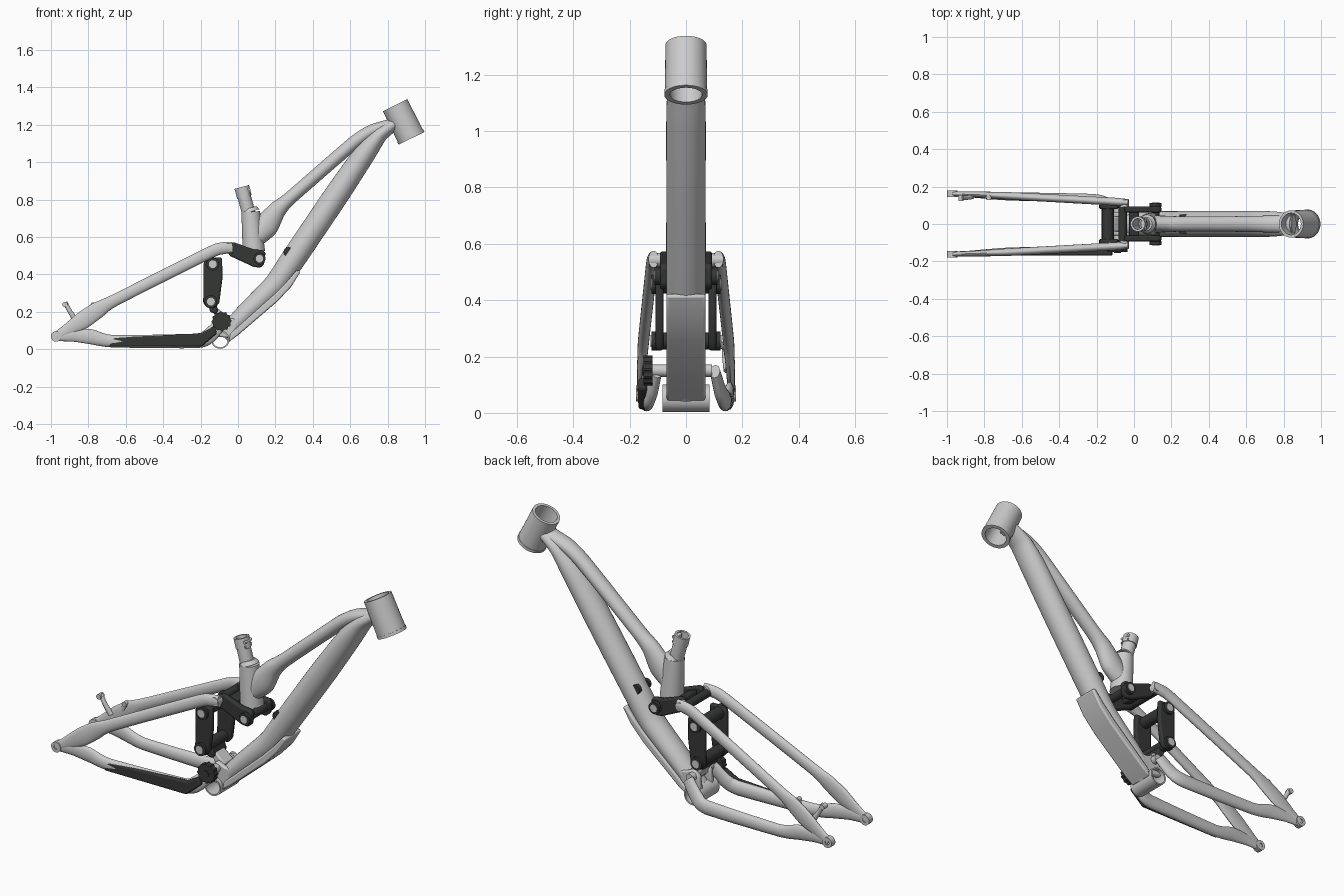
import bpy, bmesh, math
from mathutils import Vector

dark = bpy.data.materials.new("dark_metal")
dark.diffuse_color = (0.035, 0.038, 0.036, 1)


def finish(name, bm, mat=None, angle=35, bevel=0):
    bmesh.ops.recalc_face_normals(bm, faces=bm.faces)
    me = bpy.data.meshes.new(name)
    bm.to_mesh(me)
    bm.free()
    ob = bpy.data.objects.new(name, me)
    bpy.context.collection.objects.link(ob)
    if mat:
        me.materials.append(mat)
    if bevel:
        m = ob.modifiers.new("bevel", 'BEVEL')
        m.width, m.segments, m.limit_method = bevel, 2, 'ANGLE'
    bpy.ops.object.select_all(action='DESELECT')
    ob.select_set(True)
    bpy.context.view_layer.objects.active = ob
    bpy.ops.object.shade_smooth_by_angle(angle=math.radians(angle))
    return ob


def skin(bm, rings, closed=False):
    n = len(rings[0])
    pairs = list(zip(rings, rings[1:])) + ([(rings[-1], rings[0])] if closed else [])
    for a, b in pairs:
        for i in range(n):
            bm.faces.new((a[i], a[(i + 1) % n], b[(i + 1) % n], b[i]))
    if not closed:
        bm.faces.new(rings[0])
        bm.faces.new(rings[-1])


def tube(name, pts, mat=None, sides=24, steps=5):
    """Smooth swept tube; each point is x, y, z, in-plane radius, sideways radius."""
    P = [Vector(p) for p in pts]
    P = [2 * P[0] - P[1]] + P + [2 * P[-1] - P[-2]]
    path = []
    for a, b, c, d in zip(P, P[1:], P[2:], P[3:]):
        for k in range(steps):
            t = k / steps
            q = 0.5 * (2 * b + (c - a) * t + (2 * a - 5 * b + 4 * c - d) * t * t
                       + (3 * b - a - 3 * c + d) * t ** 3)
            # blend towards straight runs so bends stay compact
            path.append(q.lerp(b.lerp(c, t), 0.5))
    path.append(P[-2])
    bm = bmesh.new()
    rings = []
    for i, q in enumerate(path):
        a, b = path[max(i - 1, 0)], path[min(i + 1, len(path) - 1)]
        t = Vector((b - a)[:3]).normalized()
        side = Vector((0, 1, 0))
        side = (side - t * side.dot(t)).normalized()
        up = t.cross(side)
        ring = []
        for k in range(sides):
            w = 2 * math.pi * k / sides
            ring.append(bm.verts.new(Vector(q[:3]) + up * q[3] * math.cos(w) + side * q[4] * math.sin(w)))
        rings.append(ring)
    skin(bm, rings)
    return finish(name, bm, mat)


def cyl(name, p, q, r, inner=0, mat=None, r2=None, sides=32):
    """Cylinder or hollow pipe from p to q."""
    p, q = Vector(p), Vector(q)
    t = (q - p).normalized()
    side = Vector((0, 1, 0)) if abs(t.y) < 0.9 else Vector((1, 0, 0))
    up = t.cross(side)
    prof = [(p, r), (q, r2 or r)]
    if inner:
        prof += [(q, inner), (p, inner)]
    bm = bmesh.new()
    rings = [[bm.verts.new(c + (up * math.cos(w) + side * math.sin(w)) * rr)
              for w in (2 * math.pi * k / sides for k in range(sides))] for c, rr in prof]
    skin(bm, rings, closed=bool(inner))
    return finish(name, bm, mat)


def axle(name, x, z, r, y0, y1, mat=None, inner=0):
    return cyl(name, (x, y0, z), (x, y1, z), r, inner, mat)


def plate(name, outline, y0, y1, mat=None, bevel=0.008):
    bm = bmesh.new()
    skin(bm, [[bm.verts.new((x, y, z)) for x, z in outline] for y in (y0, y1)])
    return finish(name, bm, mat, bevel=bevel)


# Front triangle
cyl("head_tube", (0.928, 0, 1.128), (0.84, 0, 1.305), 0.075, 0.058, r2=0.073, sides=40)
cyl("head_tube_lip", (0.928, 0, 1.128), (0.921, 0, 1.142), 0.077, 0.057, sides=40)
tube("down_tube", [(-0.08, 0, 0.07, .045, .06), (0.05, 0, 0.20, .055, .066), (0.2, 0, 0.345, .062, .068),
                   (0.3, 0, 0.49, .066, .07), (0.53, 0, 0.83, .066, .07), (0.68, 0, 1.05, .058, .07),
                   (0.76, 0, 1.15, .042, .066), (0.85, 0, 1.215, .032, .055)], sides=32)
tube("top_tube", [(0.09, 0, 0.59, .05, .045), (0.15, 0, 0.66, .066, .045), (0.21, 0, 0.745, .048, .042),
                  (0.28, 0, 0.81, .036, .04), (0.62, 0, 1.105, .036, .042), (0.72, 0, 1.17, .034, .045),
                  (0.85, 0, 1.215, .026, .045)])
cyl("seat_tube_lower", (0.085, 0, 0.52), (0.068, 0, 0.735), 0.06, sides=32, r2=0.05)
cyl("seat_tube_shoulder", (0.068, 0, 0.735), (0.062, 0, 0.755), 0.05, r2=0.036)
cyl("seat_tube_upper", (0.065, 0, 0.70), (0.02, 0, 0.865), 0.036, 0.029)
cyl("seat_clamp", (0.034, 0, 0.815), (0.02, 0, 0.868), 0.04, 0.029)
plate("seat_clamp_ears", [(0.045, 0.81), (0.07, 0.82), (0.055, 0.87), (0.035, 0.865)], -0.018, 0.018, bevel=0.004)
for z in (0.83, 0.855):
    axle("clamp_bolt", 0.058, z, 0.008, -0.028, 0.028)
axle("bottom_bracket_shell", -0.095, 0.052, 0.049, -0.083, 0.083, inner=0.041)

# Guard wrapped round the underside of the down tube
plate("down_tube_guard", [(-0.05, 0.04), (0.0, 0.075), (0.21, 0.255), (0.285, 0.335), (0.335, 0.415),
                          (0.315, 0.425), (0.26, 0.36), (0.19, 0.29), (-0.04, 0.085)], -0.07, 0.07)

# Main pivot yoke above the bottom bracket
for s in (1, -1):
    plate("pivot_yoke", [(-0.13, 0.07), (-0.12, 0.155), (-0.085, 0.185), (-0.04, 0.165), (0.02, 0.16),
                         (-0.04, 0.06)], s * 0.035, s * 0.062)
axle("main_pivot_axle", -0.085, 0.15, 0.022, -0.12, 0.092)

# Shock mount spool on the down tube
axle("shock_mount_pin", 0.27, 0.52, 0.013, -0.05, 0.05, dark)
plate("shock_mount_block", [(0.245, 0.46), (0.255, 0.525), (0.285, 0.525), (0.32, 0.5)], -0.028, 0.028)
for s in (1, -1):
    axle("shock_mount_flange", 0.27, 0.52, 0.026, s * 0.03, s * 0.052, dark)

# Rear triangle and links, mirrored left and right
for s in (1, -1):
    tube("seat_stay", [(-0.975, s * .163, 0.068, .024, .012), (-0.93, s * .16, 0.092, .03, .013),
                       (-0.83, s * .158, 0.155, .047, .016), (-0.75, s * .154, 0.21, .044, .018),
                       (-0.66, s * .15, 0.262, .032, .02), (-0.15, s * .122, 0.518, .032, .021),
                       (-0.085, s * .118, 0.54, .032, .021), (-0.03, s * .115, 0.545, .03, .018)])
    tube("chain_stay", [(-0.975, s * .16, 0.068, .024, .012), (-0.88, s * .157, 0.075, .034, .014),
                        (-0.79, s * .153, 0.068, .04, .018), (-0.67, s * .148, 0.043, .033, .022),
                        (-0.22, s * .137, 0.045, .039, .024), (-0.15, s * .122, 0.075, .04, .022),
                        (-0.085, s * .103, 0.147, .034, .018)])
    axle("rear_axle_boss", -0.972, 0.069, 0.028, s * 0.145, s * 0.178, inner=0.012)
    axle("rear_axle_bolt", -0.972, 0.069, 0.014, s * 0.15, s * 0.172)
    plate("rocker_arm", [(-0.06, 0.53), (-0.045, 0.572), (-0.02, 0.572), (0.08, 0.535), (0.135, 0.53),
                         (0.147, 0.515), (0.14, 0.455), (0.12, 0.437), (0.085, 0.44), (-0.045, 0.5)],
          s * 0.062, s * 0.093, dark)
    axle("rocker_pivot_cap", 0.115, 0.485, 0.032, s * 0.09, s * 0.112, dark)
    axle("rocker_pivot_bolt", 0.115, 0.485, 0.02, s * 0.1, s * 0.115)
    axle("seat_stay_pivot", -0.05, 0.543, 0.024, s * 0.09, s * 0.132)
    plate("shock_link", [(-0.185, 0.45), (-0.18, 0.475), (-0.16, 0.49), (-0.085, 0.49), (-0.083, 0.38),
                         (-0.1, 0.25), (-0.12, 0.222), (-0.165, 0.222), (-0.187, 0.25), (-0.184, 0.31)],
          s * 0.08, s * 0.108, dark)
    for x, z in ((-0.135, 0.455), (-0.145, 0.255)):
        axle("shock_link_cap", x, z, 0.034, s * 0.1, s * 0.122, dark)
        axle("shock_link_bolt", x, z, 0.021, s * 0.11, s * 0.126)

# Cross axles of the linkage
axle("rocker_front_axle", 0.115, 0.485, 0.022, -0.1, 0.1, dark)
axle("rocker_rear_axle", -0.06, 0.535, 0.022, -0.12, 0.12, dark)
axle("shock_link_upper_axle", -0.14, 0.455, 0.032, -0.1, 0.1, dark)
axle("shock_link_lower_axle", -0.145, 0.255, 0.03, -0.1, 0.1, dark)
plate("rocker_bridge", [(-0.03, 0.515), (-0.02, 0.555), (0.03, 0.54), (0.02, 0.5)], -0.065, 0.065, dark)
plate("lower_shock_lug", [(-0.16, 0.25), (-0.12, 0.25), (-0.105, 0.205), (-0.12, 0.19), (-0.15, 0.2)],
      -0.06, 0.06, dark)
plate("lower_lug_support", [(-0.14, 0.21), (-0.11, 0.22), (-0.05, 0.17), (-0.09, 0.12)], -0.04, 0.04)

# Chain roller and chain stay protector on the drive side
bm = bmesh.new()
teeth = 48
skin(bm, [[bm.verts.new((-0.088 + r * math.cos(a), y, 0.15 + r * math.sin(a)))
           for k in range(teeth) for a in [2 * math.pi * k / teeth]
           for r in [0.053 if k % 4 < 2 else 0.048]] for y in (-0.15, -0.118)])
finish("chain_roller", bm, dark)
axle("chain_roller_bolt", -0.088, 0.15, 0.018, -0.155, -0.14, dark)
plate("chain_stay_protector", [(-0.67, 0.062), (-0.2, 0.085), (-0.125, 0.125), (-0.112, 0.085),
                               (-0.195, 0.014), (-0.69, 0.014)], -0.169, -0.138, dark)

# Brake mount inside the far rear stay
tube("brake_tab", [(-0.865, .145, 0.15, .016, .012), (-0.9, .14, 0.205, .012, .012),
                   (-0.925, .14, 0.25, .013, .012)], sides=12)
axle("brake_tab_eye", -0.925, 0.24, 0.014, 0.122, 0.155)
tube("brake_upper_tab", [(-0.795, .15, 0.19, .015, .012), (-0.775, .143, 0.235, .014, .012)], sides=12)
axle("brake_upper_eye", -0.775, 0.238, 0.013, 0.128, 0.155)
